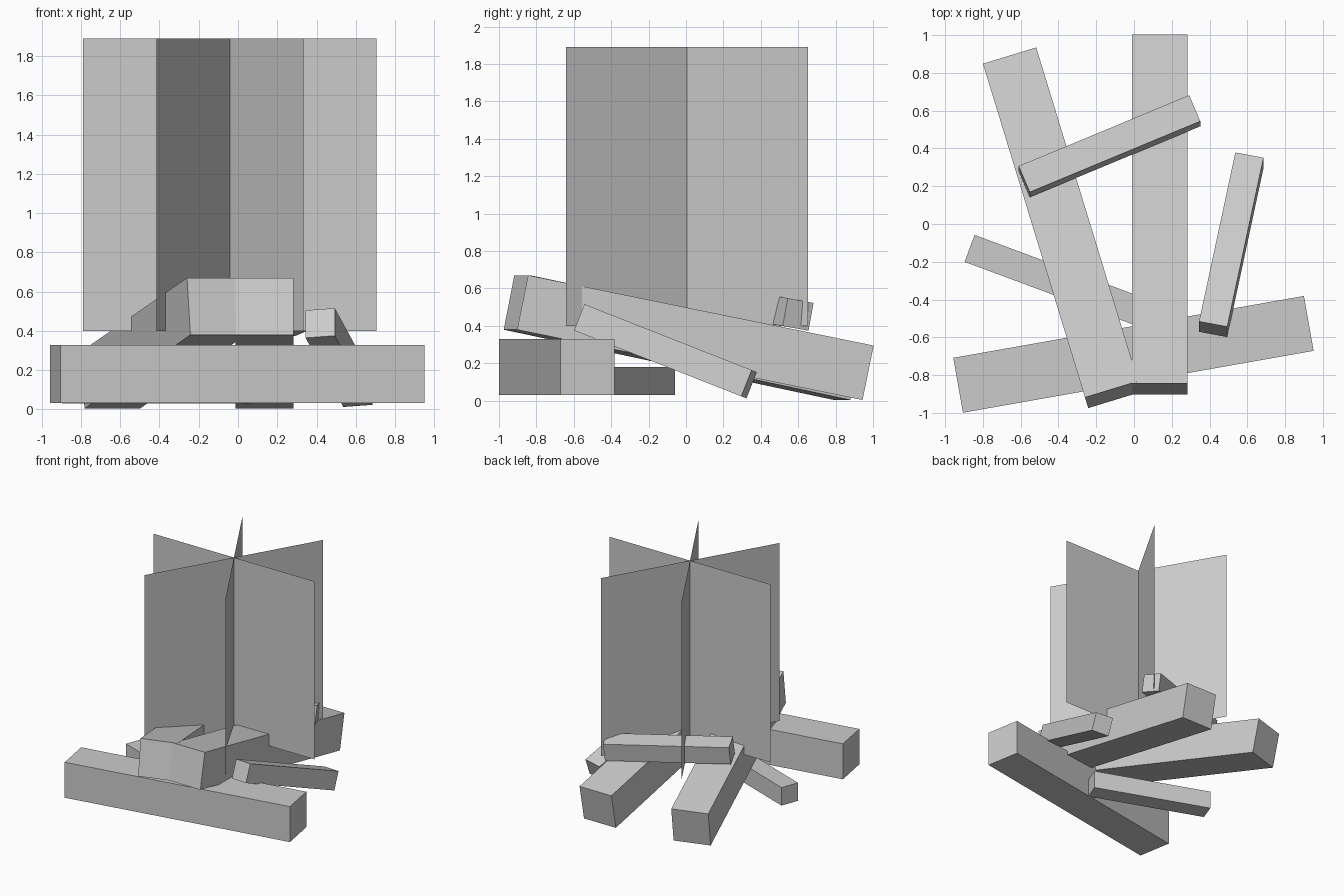
import bpy
from math import radians, pi

if "Cube" in bpy.data.objects:
    bpy.data.objects.remove(bpy.data.objects["Cube"])


def log(name, size, loc, pitch, yaw, order='XYZ'):
    """Square log lying along its own y axis."""
    bpy.ops.mesh.primitive_cube_add(size=1, location=loc)
    ob = bpy.context.object
    ob.name = name
    ob.scale = size
    ob.rotation_mode = order
    ob.rotation_euler = (radians(pitch), 0, radians(yaw))
    return ob


LARGE = (0.295, 1.885, 0.297)
SMALL = (0.152, 0.98, 0.151)

# Large logs: one flat at the front, two leaning on it
log("front_log", LARGE, (-0.003, -0.69, 0.18), 0, -80)
log("leaning_log_right", LARGE, (0.136, 0.05, 0.337), -11.5, 0)
log("leaning_log_left", LARGE, (-0.38, -0.02, 0.337), -11.5, 17)

# Small logs scattered around the fire
log("small_log_left", SMALL, (-0.411, -0.30, 0.105), 0, -110.4)
log("small_log_right", SMALL, (0.515, -0.11, 0.264), -21.5, -11.3, 'ZYX')
log("small_log_back", SMALL, (-0.13, 0.412, 0.495), -10.3, -67.1, 'ZYX')

# Flame: three crossed upright sheets
for i in range(3):
    bpy.ops.mesh.primitive_plane_add(size=1, location=(-0.041, 0.005, 1.145),
                                     rotation=(pi / 2, 0, i * pi / 3))
    sheet = bpy.context.object
    sheet.name = f"flame_sheet_{i + 1}"
    sheet.scale = (1.495, 1.49, 1)
